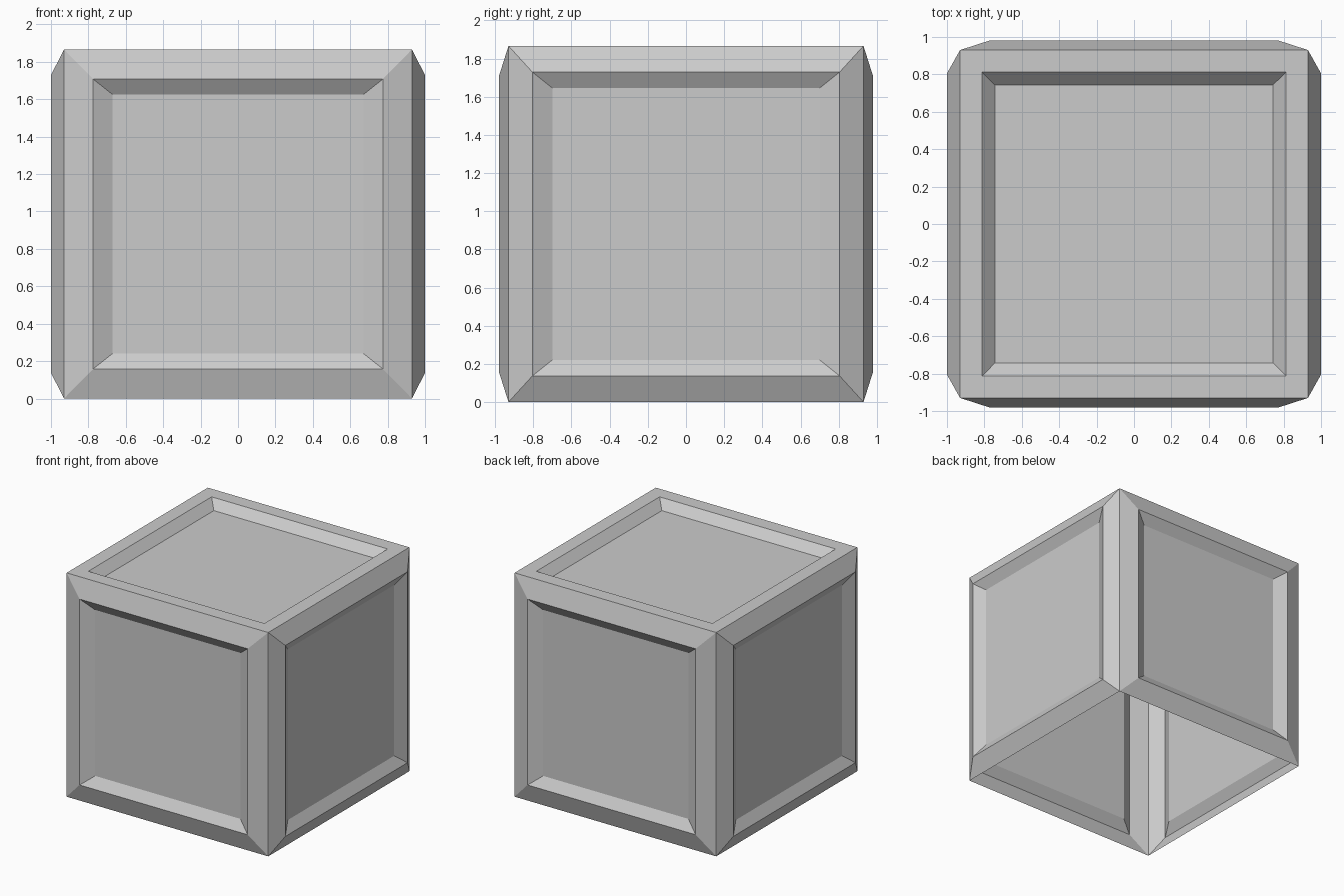
import bpy, bmesh
from math import pi
from mathutils import Matrix, Vector

if "Cube" in bpy.data.objects:
    bpy.data.objects.remove(bpy.data.objects["Cube"])

HEIGHT = 1.866
HALF = 0.93
MID = HEIGHT / 2


def stepped_panel(bm, rings, placement):
    """Nested rectangles (half width, half height, outward distance), bridged and capped."""
    previous = None
    for w, h, d in rings:
        loop = [bm.verts.new(placement @ Vector((sx * w, sz * h, d)))
                for sx, sz in ((-1, -1), (1, -1), (1, 1), (-1, 1))]
        if previous:
            for i in range(4):
                j = (i + 1) % 4
                bm.faces.new((previous[i], previous[j], loop[j], loop[i]))
        previous = loop
    bm.faces.new(previous)


# Profiles: outer corner, raised frame edge, recessed panel
front_back = [(HALF, MID, HALF), (0.775, 0.775, 0.98), (0.67, 0.692, 0.925)]
left_right = [(HALF, MID, HALF), (0.805, 0.796, 1.0), (0.70, 0.712, 0.95)]
top = [(HALF, HALF, MID), (0.812, 0.812, MID), (0.743, 0.743, MID - 0.07)]

bm = bmesh.new()
centre = Matrix.Translation((0, 0, MID))
upright = Matrix.Rotation(pi / 2, 4, 'X')

# Four walls, front first, turning around the box
for i in range(4):
    turn = Matrix.Rotation(i * pi / 2, 4, 'Z')
    stepped_panel(bm, left_right if i % 2 else front_back, centre @ turn @ upright)

# Lid; the underside stays open
stepped_panel(bm, top, centre)

bmesh.ops.remove_doubles(bm, verts=bm.verts, dist=0.0005)
mesh = bpy.data.meshes.new("crate_shell")
bm.to_mesh(mesh)
bm.free()
crate = bpy.data.objects.new("crate_shell", mesh)
bpy.context.collection.objects.link(crate)
